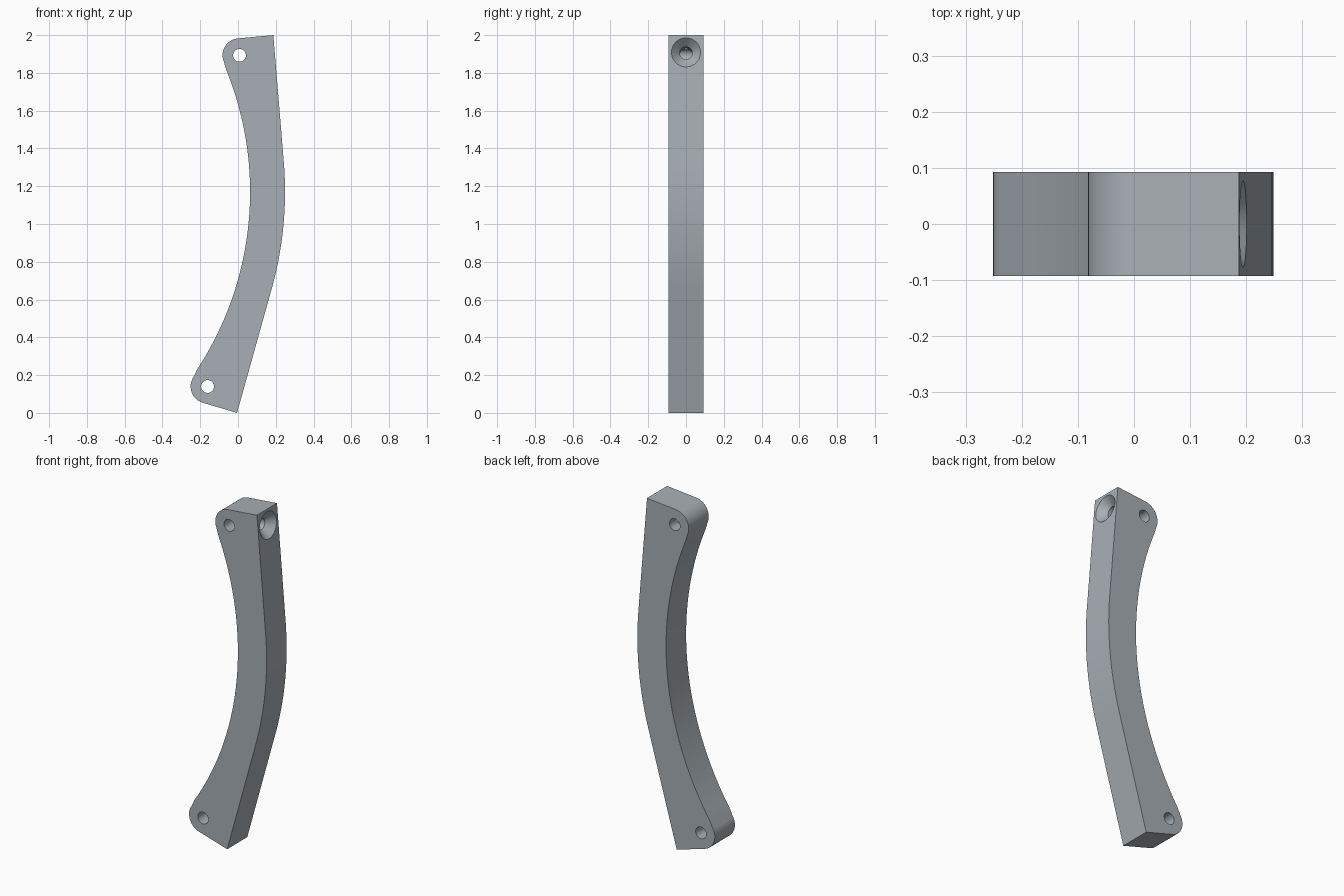
import bpy
import bmesh
from math import atan2, acos, pi
from mathutils import Vector, Matrix

if "Cube" in bpy.data.objects:
    bpy.data.objects.remove(bpy.data.objects["Cube"])

HALF = 0.0925                        # half the bar's depth
CENTRE = Vector((-1.651, 1.17))      # shared centre of both long arcs
R_OUT, R_IN, R_END = 1.9, 1.715, 0.09
TOP_EYE, LOW_EYE = Vector((0.008, 1.893)), Vector((-0.161, 0.14))
TOP_CORNER, LOW_CORNER = Vector((0.187, 2.0)), Vector((-0.005, 0.0))
HOLE = 0.034

steel = bpy.data.materials.new("blue grey metal")
steel.use_nodes = True
colour = (0.39, 0.43, 0.46, 1)
steel.diffuse_color = colour
steel.node_tree.nodes["Principled BSDF"].inputs["Base Color"].default_value = colour


def polar(angle, r=1.0):
    return Vector((r, 0)) @ Matrix.Rotation(-angle, 2)


def direction(angle, r=1.0):
    from math import cos, sin
    return Vector((r * cos(angle), r * sin(angle)))


def arc(centre, r, start, end, steps):
    return [centre + direction(start + (end - start) * i / steps, r)
            for i in range(steps + 1)]


def angle_to(p):
    d = p - CENTRE
    return atan2(d.y, d.x)


def tangent_angle(p, side):
    return angle_to(p) - side * acos(R_OUT / (p - CENTRE).length)


def make_object(name, bm):
    bmesh.ops.recalc_face_normals(bm, faces=bm.faces)
    mesh = bpy.data.meshes.new(name)
    bm.to_mesh(mesh)
    bm.free()
    mesh.materials.append(steel)
    obj = bpy.data.objects.new(name, mesh)
    bpy.context.collection.objects.link(obj)
    return obj


def extrude(name, points, half):
    bm = bmesh.new()
    face = bm.faces.new([bm.verts.new((p.x, -half, p.y)) for p in points])
    new = bmesh.ops.extrude_face_region(bm, geom=[face])["geom"]
    bmesh.ops.translate(bm, vec=(0, 2 * half, 0),
                        verts=[v for v in new if isinstance(v, bmesh.types.BMVert)])
    return make_object(name, bm)


def countersink(name, eye, corner, angle):
    """Stepped screw cutter running from the cross hole out through the face."""
    d = (corner - eye).dot(direction(angle))
    rim = 0.077
    profile = [(0, 0), (HOLE - 0.001, 0), (HOLE - 0.001, d - 0.045),
               (rim, d), (rim, d + 0.05), (0, d + 0.05)]
    bm = bmesh.new()
    verts = [bm.verts.new((r, 0, h)) for r, h in profile]
    edges = [bm.edges.new(pair) for pair in zip(verts, verts[1:])]
    bmesh.ops.spin(bm, geom=verts + edges, cent=(0, 0, 0), axis=(0, 0, 1),
                   angle=2 * pi, steps=48)
    bmesh.ops.remove_doubles(bm, verts=bm.verts, dist=0.0001)
    turn = Matrix.Rotation(pi / 2 - angle, 4, 'Y')
    bm.transform(Matrix.Translation((eye.x, 0, eye.y)) @ turn)
    return make_object(name, bm)


def cut(obj, cutter):
    mod = obj.modifiers.new("cut", 'BOOLEAN')
    mod.operation, mod.solver, mod.object = 'DIFFERENCE', 'EXACT', cutter
    bpy.context.view_layer.update()
    result = bpy.data.meshes.new_from_object(
        obj.evaluated_get(bpy.context.evaluated_depsgraph_get()))
    obj.modifiers.clear()
    obj.data = result
    bpy.data.objects.remove(cutter)


# Bar outline: outer curve, rounded top end, inner curve, rounded lower end
top_a, low_a = tangent_angle(TOP_CORNER, 1), tangent_angle(LOW_CORNER, -1)
top_in, low_in = angle_to(TOP_EYE), angle_to(LOW_EYE)
outline = [LOW_CORNER] + arc(CENTRE, R_OUT, low_a, top_a, 24) + [TOP_CORNER]
outline += arc(TOP_EYE, R_END, top_a + pi / 2, top_in + pi, 20)
outline += arc(CENTRE, R_IN, top_in, low_in, 40)[1:-1]
outline += arc(LOW_EYE, R_END, low_in + pi, low_a + 3 * pi / 2, 20)
handle = extrude("curved_handle_bar", outline, HALF)

# Cross holes and countersunk screw holes
for eye, corner, a in ((TOP_EYE, TOP_CORNER, top_a), (LOW_EYE, LOW_CORNER, low_a)):
    cut(handle, extrude("cross_hole_cutter", arc(eye, HOLE, 0, 2 * pi, 40)[:-1], 0.2))
    cut(handle, countersink("screw_hole_cutter", eye, corner, a))

# Smooth the curves, keep the edges sharp
bpy.ops.object.select_all(action='DESELECT')
handle.select_set(True)
bpy.context.view_layer.objects.active = handle
bpy.ops.object.shade_smooth_by_angle(angle=0.4)
